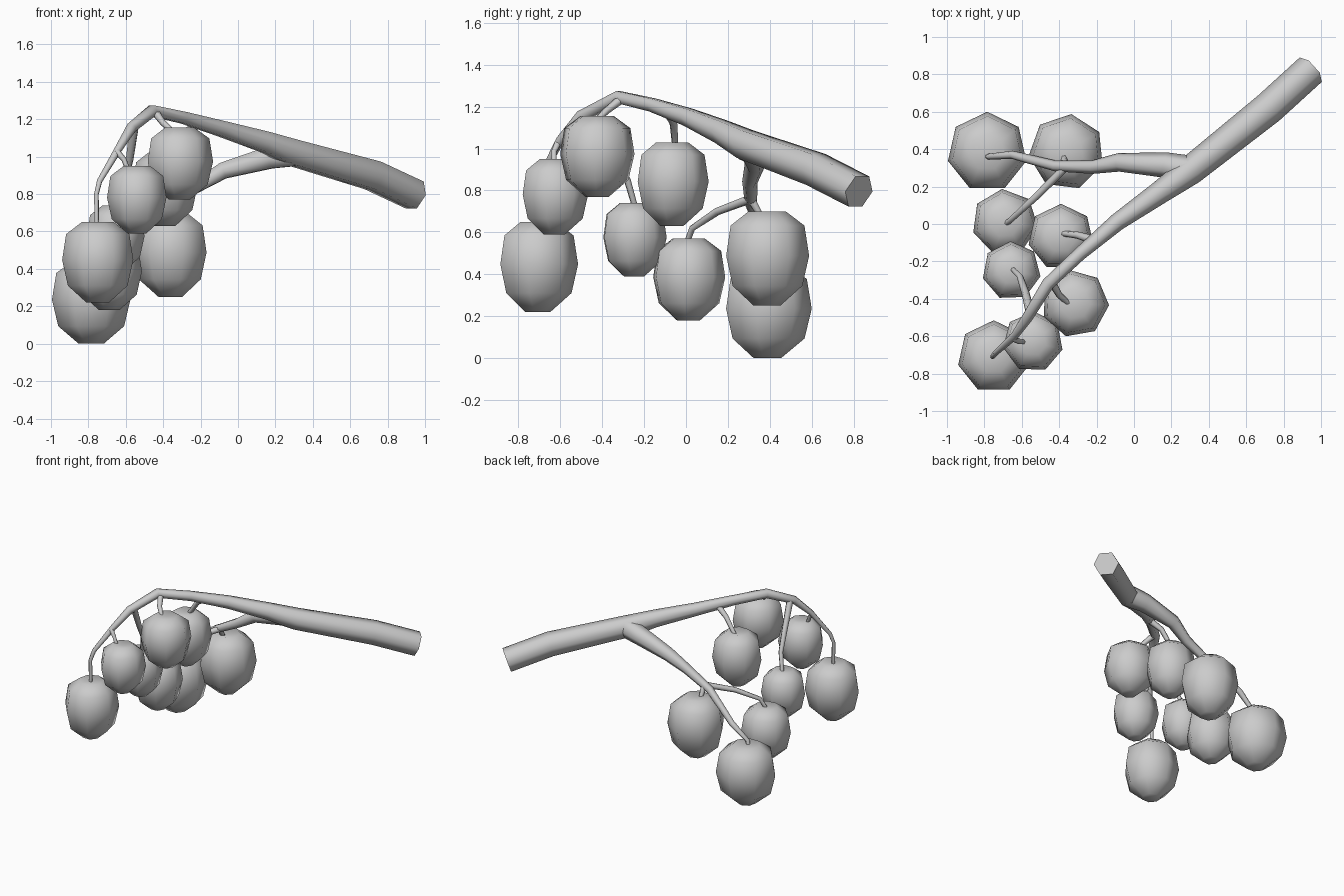
import bpy, bmesh
from math import cos, sin, pi, radians
from mathutils import Vector


def finish(bm, name):
    bmesh.ops.recalc_face_normals(bm, faces=bm.faces)
    me = bpy.data.meshes.new(name)
    bm.to_mesh(me)
    bm.free()
    ob = bpy.data.objects.new(name, me)
    bpy.context.collection.objects.link(ob)
    bpy.ops.object.select_all(action='DESELECT')
    ob.select_set(True)
    bpy.context.view_layer.objects.active = ob
    bpy.ops.object.shade_smooth_by_angle(angle=radians(65))
    return ob


def bridge(bm, rings):
    for a, b in zip(rings, rings[1:]):
        n = len(a)
        for i in range(n):
            bm.faces.new((a[i], a[(i + 1) % n], b[(i + 1) % n], b[i]))


def tube(name, path, sides=6):
    """Tapered tube through (x, y, z, radius) points."""
    bm = bmesh.new()
    pts = [Vector(p[:3]) for p in path]
    rings, u = [], None
    for i, p in enumerate(pts):
        d = Vector()
        if i > 0:
            d += (p - pts[i - 1]).normalized()
        if i < len(pts) - 1:
            d += (pts[i + 1] - p).normalized()
        d.normalize()
        if u is None:
            u = d.cross(Vector((0, 0, 1))) if abs(d.z) < 0.95 else Vector((1, 0, 0))
        u = (u - d * u.dot(d)).normalized()
        v = d.cross(u)
        r = path[i][3]
        rings.append([bm.verts.new(p + r * (u * cos(2 * pi * k / sides) + v * sin(2 * pi * k / sides)))
                      for k in range(sides)])
    bridge(bm, rings)
    bm.faces.new(rings[0])
    bm.faces.new(rings[-1])
    return finish(bm, name)


# Berry outline: (radius fraction, height fraction), bottom to top
PROFILE = [(0.32, 0.0), (0.84, 0.21), (1.0, 0.53), (0.89, 0.85), (0.45, 1.0)]


def berry(name, x, y, r, z0, z1, turn, sides=7):
    bm = bmesh.new()
    h = z1 - z0
    rings = [[bm.verts.new((x + r * f * cos(radians(turn) + 2 * pi * k / sides),
                            y + r * f * sin(radians(turn) + 2 * pi * k / sides),
                            z0 + h * t)) for k in range(sides)] for f, t in PROFILE]
    bridge(bm, rings)
    # Closed base and slightly dimpled top
    for ring, z in ((rings[0], z0), (rings[-1], z1 - 0.03 * h)):
        c = bm.verts.new((x, y, z))
        for k in range(sides):
            bm.faces.new((ring[k], ring[(k + 1) % sides], c))
    return finish(bm, name)


# Main branch, arching over and down to the front berry
tube("main_branch", [
    (0.945, 0.825, 0.795, .088), (0.72, 0.62, 0.90, .088), (0.30, 0.285, 1.02, .078),
    (0.14, 0.17, 1.08, .062), (-0.09, 0.01, 1.15, .047), (-0.29, -0.16, 1.208, .036),
    (-0.46, -0.32, 1.245, .034), (-0.57, -0.50, 1.155, .029), (-0.64, -0.60, 1.04, .021),
    (-0.74, -0.69, 0.87, .015), (-0.757, -0.71, 0.80, .013), (-0.755, -0.71, 0.62, .013)])

# Side branch, flaring out of the fork
tube("side_branch", [
    (0.30, 0.29, 1.015, .076), (0.17, 0.315, 0.995, .068), (-0.08, 0.33, 0.925, .050),
    (-0.22, 0.305, 0.84, .037), (-0.42, 0.31, 0.735, .029), (-0.65, 0.37, 0.56, .022),
    (-0.775, 0.36, 0.46, .016), (-0.785, 0.36, 0.41, .015)])

# Small stems to the other berries
stems = [
    [(-0.36, 0.31, .76, .022), (-0.52, 0.15, .70, .019), (-0.65, 0.03, .62, .015), (-0.685, 0, .54, .014)],
    [(-0.37, 0.31, .76, .022), (-0.375, 0.36, .67, .015)],
    [(-0.20, -0.09, 1.18, .025), (-0.30, -0.06, 1.12, .019), (-0.385, -0.05, 1.0, .015)],
    [(-0.44, -0.31, 1.235, .022), (-0.40, -0.38, 1.18, .017), (-0.345, -0.43, 1.13, .014)],
    [(-0.555, -0.47, 1.16, .025), (-0.58, -0.37, .98, .021), (-0.61, -0.28, .85, .017), (-0.65, -0.24, .71, .014)],
    [(-0.65, -0.61, 1.03, .018), (-0.61, -0.63, .985, .014), (-0.585, -0.63, .92, .013)],
]
for i, s in enumerate(stems):
    tube(f"stem_{i + 1}", s)

# Hanging berries: x, y, radius, bottom, top, turn
berries = [
    (-0.785, 0.385, .215, 0.0, 0.445, 90),
    (-0.36, 0.385, .204, 0.25, 0.70, 83),
    (-0.69, 0.01, .178, 0.18, 0.57, 95),
    (-0.39, -0.07, .178, 0.63, 1.03, 90),
    (-0.655, -0.25, .158, 0.39, 0.74, 92),
    (-0.315, -0.425, .182, 0.77, 1.155, 100),
    (-0.54, -0.63, .163, 0.59, 0.95, 88),
    (-0.75, -0.71, .195, 0.22, 0.65, 90),
]
for i, b in enumerate(berries):
    berry(f"berry_{i + 1}", *b)
